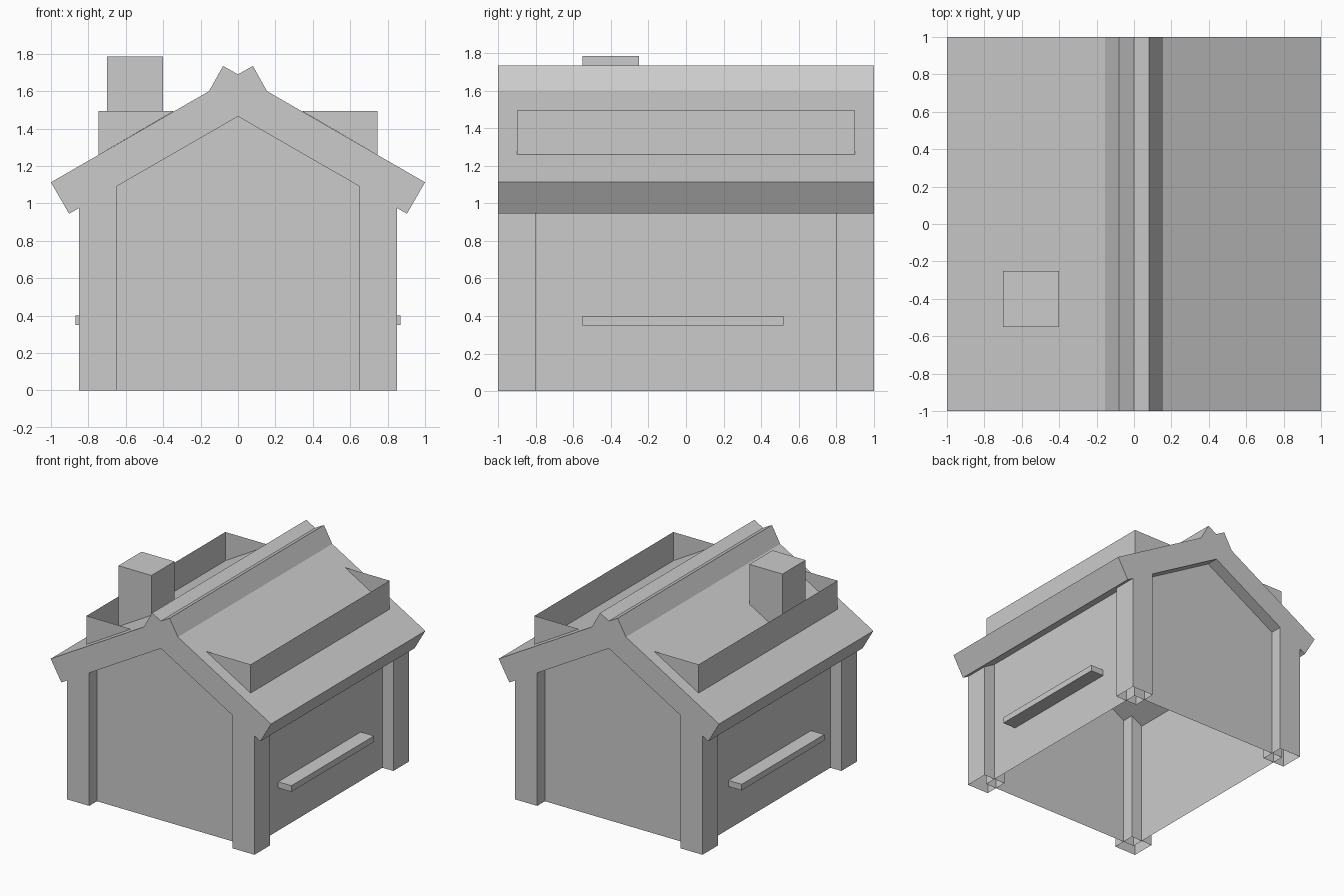
import bpy
import bmesh

old = bpy.data.objects.get("Cube")
if old:
    bpy.data.objects.remove(old, do_unlink=True)

grey = bpy.data.materials.new("plain_grey")
grey.use_nodes = True
colour = (0.6, 0.6, 0.6, 1)
grey.diffuse_color = colour
grey.node_tree.nodes["Principled BSDF"].inputs["Base Color"].default_value = colour


def prism(name, profile, y0, y1, upright_only=False, mirror=(False, False)):
    """Extrude an x-z profile along y; optionally keep only the vertical sheets."""
    bm = bmesh.new()
    face = bm.faces.new([bm.verts.new((x, y0, z)) for x, z in profile])
    out = bmesh.ops.extrude_face_region(bm, geom=[face], use_keep_orig=True)
    verts = [v for v in out["geom"] if isinstance(v, bmesh.types.BMVert)]
    bmesh.ops.translate(bm, verts=verts, vec=(0, y1 - y0, 0))
    bmesh.ops.recalc_face_normals(bm, faces=bm.faces)
    if upright_only:
        tilted = [f for f in bm.faces if abs(f.normal.z) > 0.1]
        bmesh.ops.delete(bm, geom=tilted, context="FACES")
    mesh = bpy.data.meshes.new(name)
    bm.to_mesh(mesh)
    bm.free()
    mesh.materials.append(grey)
    obj = bpy.data.objects.new(name, mesh)
    bpy.context.collection.objects.link(obj)
    if any(mirror):
        mod = obj.modifiers.new("mirror", "MIRROR")
        mod.use_axis = (mirror[0], mirror[1], False)
        mod.use_mirror_merge = False
    return obj


def rect(x0, x1, z0, z1):
    return [(x0, z0), (x1, z0), (x1, z1), (x0, z1)]


def soffit(x):
    """Height of the roof underside at a distance x from the ridge."""
    return 1.465 - 0.576 * abs(x)


# Roof slab with a notched ridge
half = [(0.08, 1.735), (0.155, 1.6), (1, 1.113), (0.903, soffit(0.903))]
roof = [(0, 1.69)] + half + [(0, soffit(0))] + [(-x, z) for x, z in reversed(half)]
prism("roof", roof, -1, 1)

# Thin recessed walls, open below
w = 0.75
prism("walls", [(-w, 0), (w, 0), (w, soffit(w)), (0, soffit(0)), (-w, soffit(w))],
      -0.9, 0.9, upright_only=True)

# Hollow corner posts reaching the roof underside
prism("corner_posts", [(0.65, 0), (0.85, 0), (0.85, soffit(0.85)), (0.65, soffit(0.65))],
      -1, -0.8, upright_only=True, mirror=(True, True))

# Open-topped sheet guards on both roof slopes
prism("roof_guards", [(0.34, 1.495), (0.745, 1.495), (0.745, 1.26)],
      -0.9, 0.9, upright_only=True, mirror=(True, False))

# Chimney and side shelves
prism("chimney", rect(-0.7, -0.4, 1.25, 1.785), -0.55, -0.25)
prism("side_shelves", rect(0.75, 0.87, 0.35, 0.4), -0.55, 0.52, mirror=(True, False))
